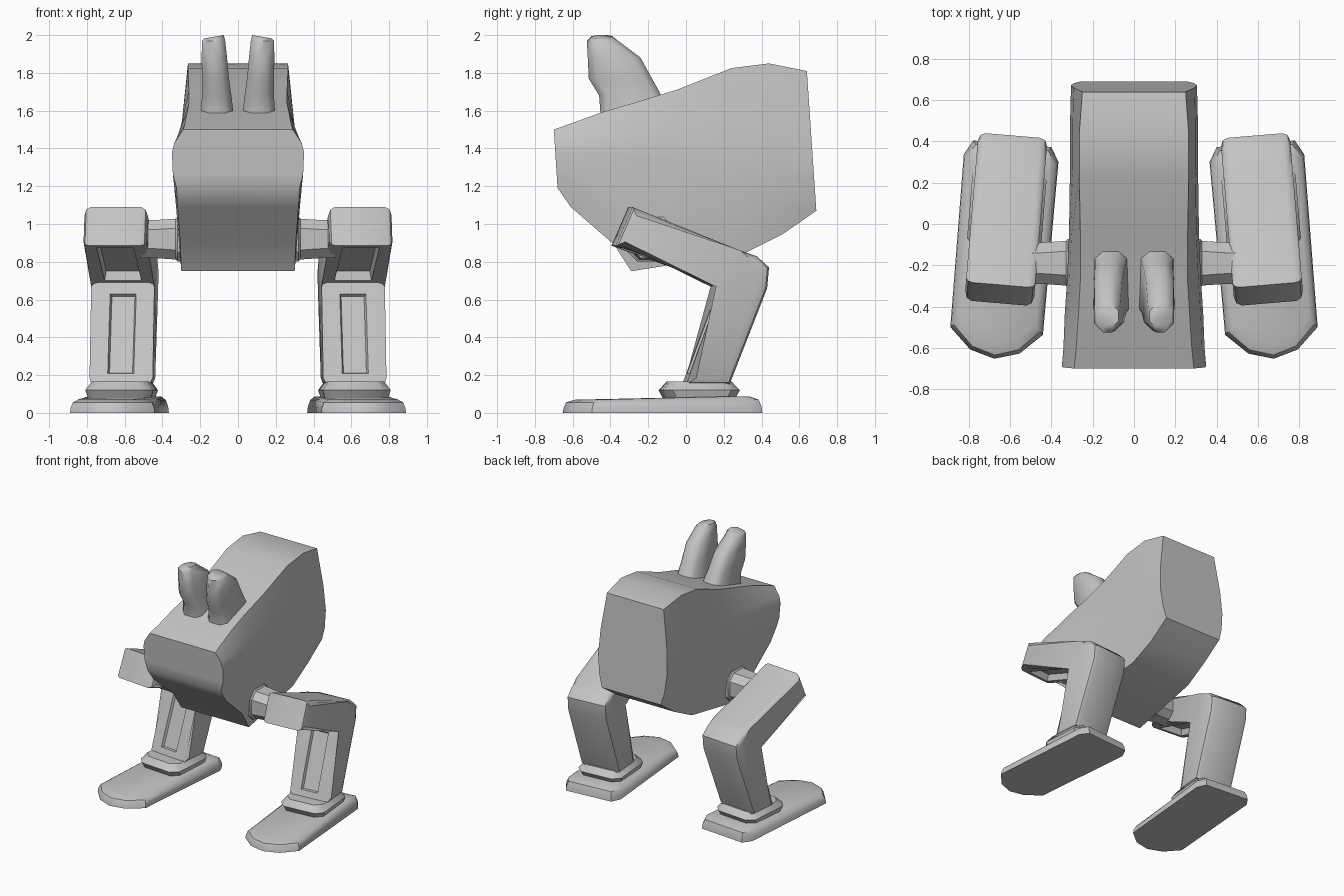
import bpy, bmesh, math
from mathutils import Matrix, Vector

if "Cube" in bpy.data.objects:
    bpy.data.objects.remove(bpy.data.objects["Cube"])

grey = bpy.data.materials.new("plain_grey")
grey.diffuse_color = (0.55, 0.55, 0.55, 1)
grey.use_nodes = True
grey.node_tree.nodes["Principled BSDF"].inputs["Base Color"].default_value = grey.diffuse_color

# Placement of the right leg: toes turned slightly outwards
LEG = Matrix.Translation((0.622, 0, 0)) @ Matrix.Rotation(math.radians(4.8), 4, 'Z')


def finish(bm, name, mirror=False, matrix=None, angle=40):
    if matrix:
        bm.transform(matrix)
    bmesh.ops.recalc_face_normals(bm, faces=bm.faces)
    me = bpy.data.meshes.new(name)
    bm.to_mesh(me)
    bm.free()
    me.materials.append(grey)
    ob = bpy.data.objects.new(name, me)
    bpy.context.collection.objects.link(ob)
    if mirror:
        ob.modifiers.new("mirror", 'MIRROR').use_mirror_merge = False
    bpy.ops.object.select_all(action='DESELECT')
    ob.select_set(True)
    bpy.context.view_layer.objects.active = ob
    bpy.ops.object.shade_smooth_by_angle(angle=math.radians(angle))
    return ob


def loft(rings):
    """Skin a list of equal-length point loops and cap both ends."""
    bm = bmesh.new()
    loops = [[bm.verts.new(p) for p in r] for r in rings]
    for a, b in zip(loops, loops[1:]):
        n = len(a)
        for i in range(n):
            bm.faces.new((a[i], a[(i + 1) % n], b[(i + 1) % n], b[i]))
    bm.faces.new(loops[0])
    bm.faces.new(loops[-1])
    return bm


def chamfered(x0, x1, y0, y1, c):
    """Corner-cut rectangle as eight 2D points."""
    return [(x0 + c, y0), (x1 - c, y0), (x1, y0 + c), (x1, y1 - c),
            (x1 - c, y1), (x0 + c, y1), (x0, y1 - c), (x0, y0 + c)]


# Body: slanted sections from snout to tail
# y top, y bottom, z top, z bottom, half width top / middle / bottom, z middle
sections = [
    (-0.70, -0.68, 1.50, 1.19, 0.29, 0.35, 0.325, 1.38),
    (-0.60, -0.61, 1.535, 1.09, 0.28, 0.342, 0.32, 1.38),
    (-0.45, -0.38, 1.59, 0.89, 0.27, 0.335, 0.305, 1.37),
    (-0.28, -0.29, 1.64, 0.75, 0.26, 0.325, 0.30, 1.36),
    (-0.05, -0.07, 1.71, 0.785, 0.26, 0.315, 0.29, 1.34),
    (0.24, 0.31, 1.825, 0.845, 0.265, 0.31, 0.27, 1.32),
    (0.44, 0.51, 1.85, 0.945, 0.265, 0.31, 0.26, 1.32),
    (0.64, 0.69, 1.81, 1.07, 0.25, 0.305, 0.26, 1.32),
]
rings = []
for yt, yb, zt, zb, wt, wm, wb, zm in sections:
    half = [(wt, zt), (wm - 0.012, zt * 0.4 + zm * 0.6), (wm, zm),
            (wm * 0.4 + wb * 0.6 + 0.01, zm * 0.4 + zb * 0.6), (wb, zb)]
    outline = [(0, zt)] + half + [(0, zb)] + [(-x, z) for x, z in reversed(half)]
    rings.append([(x, yb + (yt - yb) * (z - zb) / (zt - zb), z) for x, z in outline])
finish(loft(rings), "body")

# Ears: upright tapered lobes leaning forward
ears = [(1.55, -0.45, -0.06, 0.02, 0.20), (1.68, -0.46, -0.13, 0.035, 0.19),
        (1.77, -0.515, -0.18, 0.048, 0.19), (1.88, -0.52, -0.24, 0.058, 0.193),
        (1.97, -0.525, -0.36, 0.068, 0.19)]
rings = [[(x, y, z) for x, y in chamfered(x0, x1, y0, y1, 0.04)]
         for z, y0, y1, x0, x1 in ears]
rings.append([(x, y, 2.0 - 0.17 * (x - 0.075))
              for x, y in chamfered(0.075, 0.18, -0.50, -0.39, 0.03)])
finish(loft(rings), "ears", mirror=True, angle=50)

# Hip axles: octagonal bars with a wider collar at the body
rings = []
for x, r in [(0.20, 0.118), (0.32, 0.118), (0.33, 0.108), (0.45, 0.10), (0.52, 0.10)]:
    rings.append([(x, y - 0.19, z + 0.92) for y, z in chamfered(-r, r, -r, r, 0.05)])
finish(loft(rings), "hip_axles", mirror=True)

# Legs: bent side profile extruded sideways, edges bevelled, panels recessed
profile = [(-0.296, 1.09), (0.275, 0.86), (0.365, 0.83), (0.43, 0.77), (0.42, 0.66),
           (0.22, 0.15), (-0.01, 0.15), (0.19, 0.69), (-0.385, 0.885)]
bm = loft([[(x, y, z) for y, z in profile] for x in (-0.168, 0.168)])
caps = [f for f in bm.faces if len(f.verts) == len(profile)]
bmesh.ops.bevel(bm, geom=list({e for f in caps for e in f.edges}), offset=0.035,
                segments=2, profile=0.5, affect='EDGES')
bmesh.ops.recalc_face_normals(bm, faces=bm.faces)


def recess(normal, margin, depth):
    """Sink a panel into the largest face that looks along the normal."""
    n = Vector(normal).normalized()
    face = max((f for f in bm.faces if f.normal.dot(n) > 0.95), key=lambda f: f.calc_area())
    bmesh.ops.inset_region(bm, faces=[face], thickness=margin)
    bmesh.ops.inset_region(bm, faces=[face], thickness=0.012, depth=-depth)


recess((0, -0.32, -0.95), 0.05, 0.05)
recess((0, -0.94, 0.35), 0.09, 0.02)
finish(bm, "legs", mirror=True, matrix=LEG)

# Ankle collars
rings = [[(x, y + 0.07, z) for x, y in chamfered(-w, w, -d, d, 0.05)]
         for z, w, d in [(0.07, 0.165, 0.18), (0.12, 0.18, 0.205), (0.165, 0.15, 0.165)]]
finish(loft(rings), "ankles", mirror=True, matrix=LEG)

# Feet: flat soles with a rounded, lowered toe
sole = [(0, -0.655), (0.12, -0.62), (0.225, -0.52), (0.23, 0.32), (0.19, 0.39),
        (-0.19, 0.39), (-0.23, 0.32), (-0.225, -0.52), (-0.12, -0.62)]
rings = []
for z, s, t in [(0, 1, 1), (0.035, 0.985, 0.99), (0.07, 0.93, 0.965), (0.088, 0.83, 0.87)]:
    rings.append([(x * s, (y + 0.13) * t - 0.13,
                   z * (0.8 if y < -0.5 else 1)) for x, y in sole])
finish(loft(rings), "feet", mirror=True, matrix=LEG)
